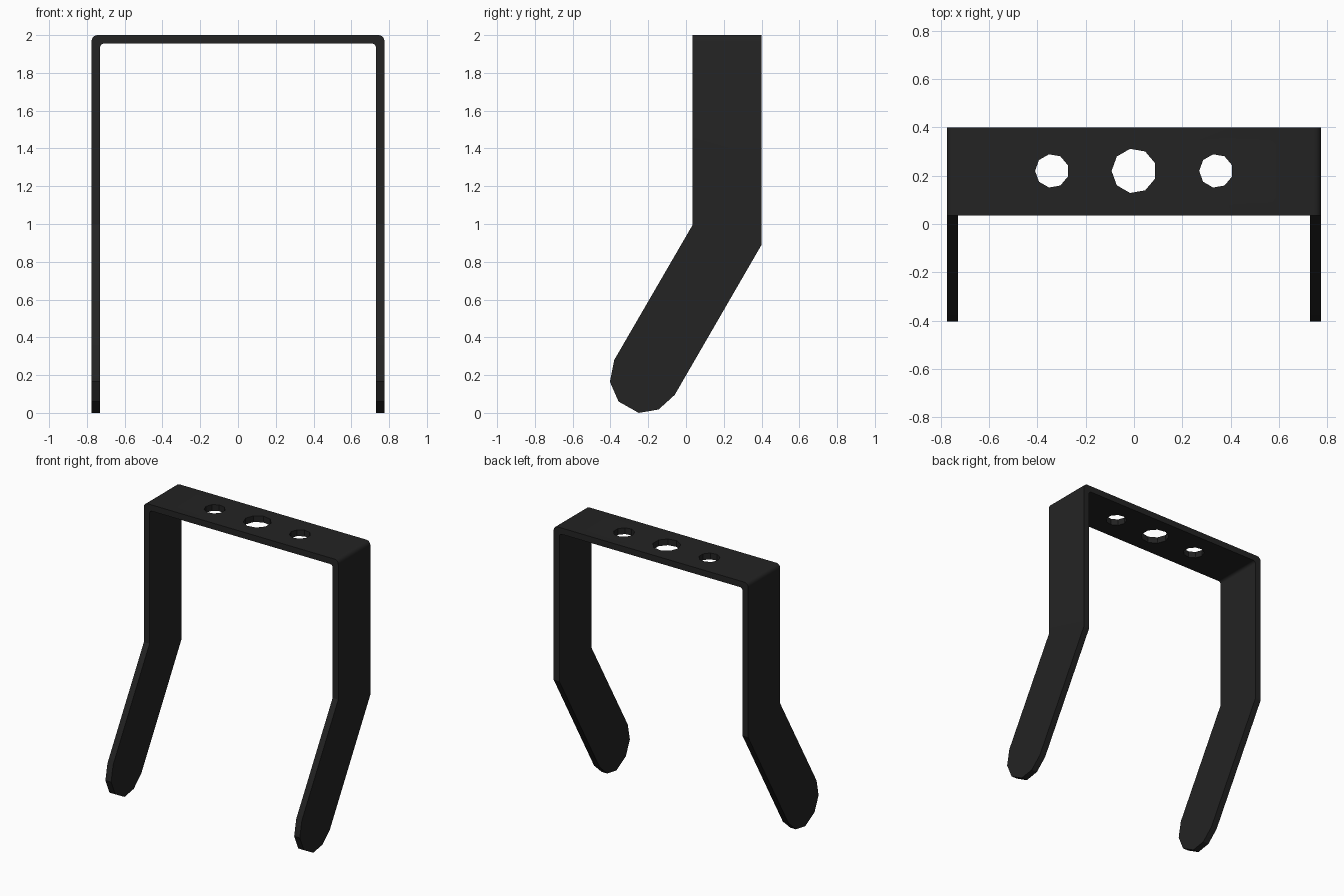
import bpy, math
from mathutils import Vector

cube = bpy.data.objects.get("Cube")
if cube:
    bpy.data.objects.remove(cube, do_unlink=True)

black = bpy.data.materials.new("black_metal")
black.use_nodes = True
COLOR = (0.017, 0.017, 0.017, 1)
black.diffuse_color = COLOR
black.node_tree.nodes["Principled BSDF"].inputs["Base Color"].default_value = COLOR


def prism(name, points, place, low, high):
    """Extrude a 2D outline between two depths; place maps (u, v, depth) to 3D."""
    n = len(points)
    verts = [place(u, v, d) for d in (low, high) for u, v in points]
    faces = [list(range(n))[::-1], list(range(n, 2 * n))]
    faces += [[i, (i + 1) % n, (i + 1) % n + n, i + n] for i in range(n)]
    mesh = bpy.data.meshes.new(name)
    mesh.from_pydata(verts, [], faces)
    mesh.materials.append(black)
    obj = bpy.data.objects.new(name, mesh)
    bpy.context.collection.objects.link(obj)
    # Make normals point outward
    bpy.context.view_layer.objects.active = obj
    bpy.ops.object.mode_set(mode='EDIT')
    bpy.ops.mesh.select_all(action='SELECT')
    bpy.ops.mesh.normals_make_consistent(inside=False)
    bpy.ops.object.mode_set(mode='OBJECT')
    return obj


def corner(x, z, radius, steps=4):
    """Rounded right-hand corner, running from the side up to the top."""
    angles = [math.pi / 2 * i / steps for i in range(steps + 1)]
    return [(x - radius + radius * math.cos(a), z - radius + radius * math.sin(a))
            for a in angles]


def cut(target, cutter, operation):
    mod = target.modifiers.new("cut", 'BOOLEAN')
    mod.object, mod.operation, mod.solver = cutter, operation, 'EXACT'
    bpy.context.view_layer.objects.active = target
    bpy.ops.object.modifier_apply(modifier=mod.name)
    bpy.data.objects.remove(cutter, do_unlink=True)


# Bent strap: U outline with rounded bends
WIDTH, THICK = 0.775, 0.045
outer = [(WIDTH, -0.2)] + corner(WIDTH, 2.0, 0.03)
inner = [(WIDTH - THICK, -0.2)] + corner(WIDTH - THICK, 2.0 - THICK, 0.02)
mirror = lambda pts: [(-x, z) for x, z in reversed(pts)]
outline = outer + mirror(outer) + mirror(inner)[::-1] + inner[::-1]
bracket = prism("bracket", outline, lambda x, z, y: (x, y, z), -0.6, 0.6)

# Side silhouette: straight upper arm, angled lower arm, faceted round tip
side = [(0.035, 2.1), (0.4, 2.1), (0.4, 0.89), (-0.06, 0.095), (-0.145, 0.018),
        (-0.25, 0.0), (-0.357, 0.06), (-0.403, 0.165), (-0.38, 0.28), (0.035, 0.995)]
cut(bracket, prism("side_cutter", side, lambda y, z, x: (x, y, z), -1, 1), 'INTERSECT')

# Three nine-sided mounting holes in the top plate
for cx, radius in ((-0.34, 0.07), (0, 0.093), (0.34, 0.07)):
    ring = [(cx - radius * math.cos(math.tau * i / 9),
             0.22 + radius * math.sin(math.tau * i / 9)) for i in range(9)]
    cut(bracket, prism("hole_cutter", ring, lambda x, y, z: (x, y, z), 1.8, 2.2), 'DIFFERENCE')

# Smooth the bends, keep the other edges sharp
bpy.ops.object.select_all(action='DESELECT')
bracket.select_set(True)
bpy.context.view_layer.objects.active = bracket
bpy.ops.object.shade_smooth_by_angle(angle=math.radians(25))
